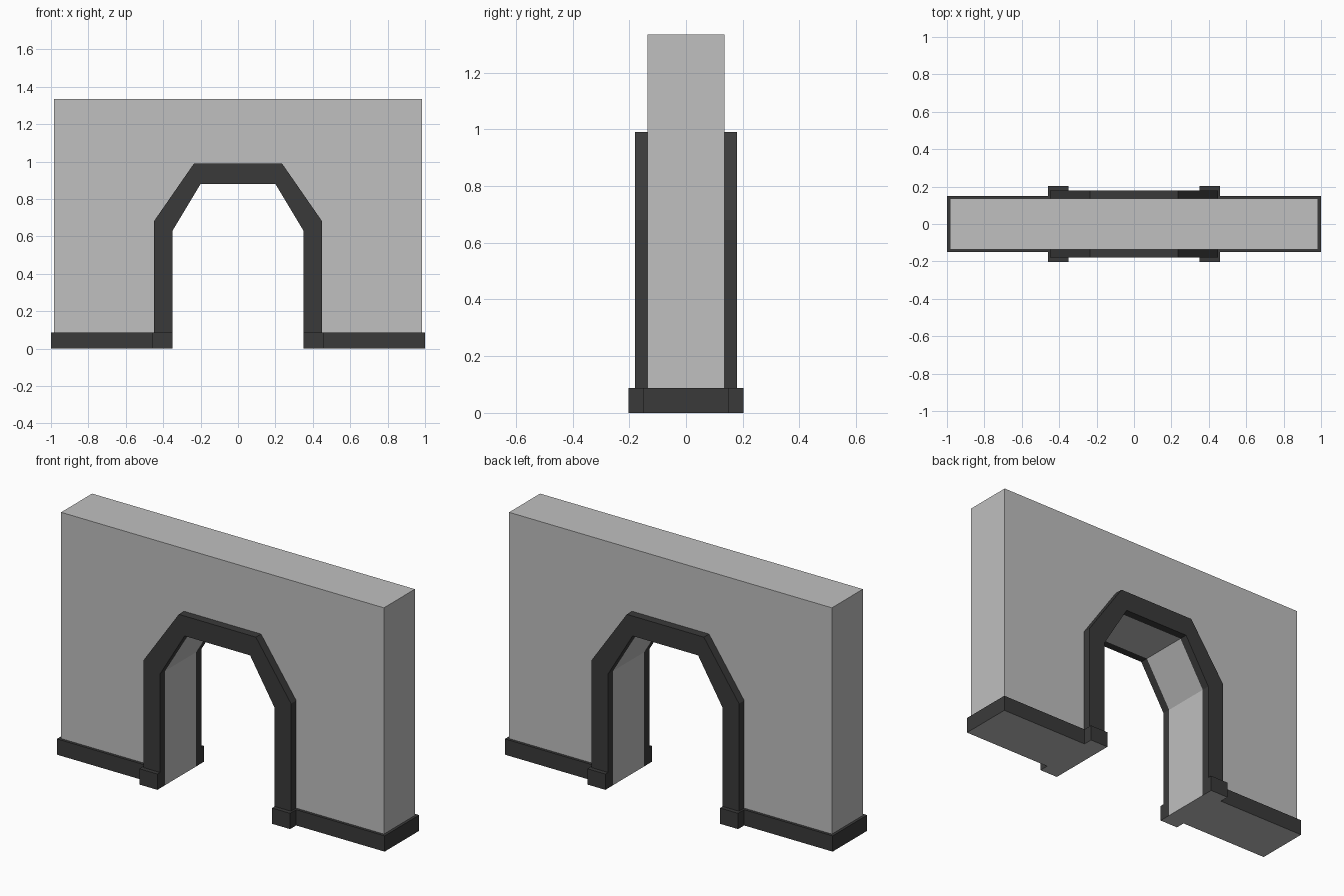
import bpy
import bmesh

if "Cube" in bpy.data.objects:
    bpy.data.objects.remove(bpy.data.objects["Cube"], do_unlink=True)


def make_material(name, value):
    mat = bpy.data.materials.new(name)
    mat.use_nodes = True
    colour = (value, value, value, 1.0)
    mat.diffuse_color = colour
    mat.node_tree.nodes["Principled BSDF"].inputs["Base Color"].default_value = colour
    return mat


light_grey = make_material("light grey plaster", 0.525)
dark_grey = make_material("dark grey stone", 0.042)


def extrude_outline(name, points, direction, materials):
    """Make a flat-shaded prism from a closed outline."""
    bm = bmesh.new()
    face = bm.faces.new([bm.verts.new(p) for p in points])
    result = bmesh.ops.extrude_face_region(bm, geom=[face], use_keep_orig=True)
    moved = [v for v in result["geom"] if isinstance(v, bmesh.types.BMVert)]
    bmesh.ops.translate(bm, verts=moved, vec=direction)
    bmesh.ops.recalc_face_normals(bm, faces=bm.faces)
    mesh = bpy.data.meshes.new(name)
    bm.to_mesh(mesh)
    bm.free()
    for mat in materials:
        mesh.materials.append(mat)
    obj = bpy.data.objects.new(name, mesh)
    bpy.context.collection.objects.link(obj)
    return obj


def add_mirror(obj, axis):
    mod = obj.modifiers.new("Mirror", "MIRROR")
    mod.use_axis = [i == axis for i in range(3)]
    mod.use_mirror_merge = False


def arch_line(half, y):
    """Full arch path from one side's (x, z) points, foot to crown."""
    return [(x, y, z) for x, z in half] + [(-x, y, z) for x, z in reversed(half)]


WALL_X, WALL_Y, WALL_TOP = 0.985, 0.135, 1.335
PLINTH_TOP = 0.087
inner = [(0.35, 0.63), (0.20, 0.88)]
outer = [(0.45, 0.68), (0.235, 0.99)]

# Wall with the angular archway cut through it
opening = arch_line([(0.35, 0)] + inner, -WALL_Y)
shell = [(-WALL_X, -WALL_Y, 0), (-WALL_X, -WALL_Y, WALL_TOP),
         (WALL_X, -WALL_Y, WALL_TOP), (WALL_X, -WALL_Y, 0)]
extrude_outline("wall", opening + shell, (0, 2 * WALL_Y, 0), [light_grey])

# Raised arch surround, on both faces of the wall
inside = arch_line([(0.35, PLINTH_TOP)] + inner, -WALL_Y)
outside = arch_line([(0.45, PLINTH_TOP)] + outer, -WALL_Y)
surround = extrude_outline("arch_surround", inside + outside[::-1],
                           (0, -0.045, 0), [dark_grey])
add_mirror(surround, 1)

# Plinth wrapping each wall leg, with projecting blocks under the surround
edge = [(WALL_X, WALL_Y), (0.35, WALL_Y), (0.35, 0.203), (0.46, 0.203),
        (0.46, 0.15), (1.0, 0.15)]
plan = [(x, y, 0) for x, y in edge] + [(x, -y, 0) for x, y in reversed(edge)]
plinth = extrude_outline("plinth", plan, (0, 0, PLINTH_TOP), [dark_grey, light_grey])
for poly in plinth.data.polygons:
    poly.material_index = 1 if poly.normal.z < -0.5 else 0
add_mirror(plinth, 0)
